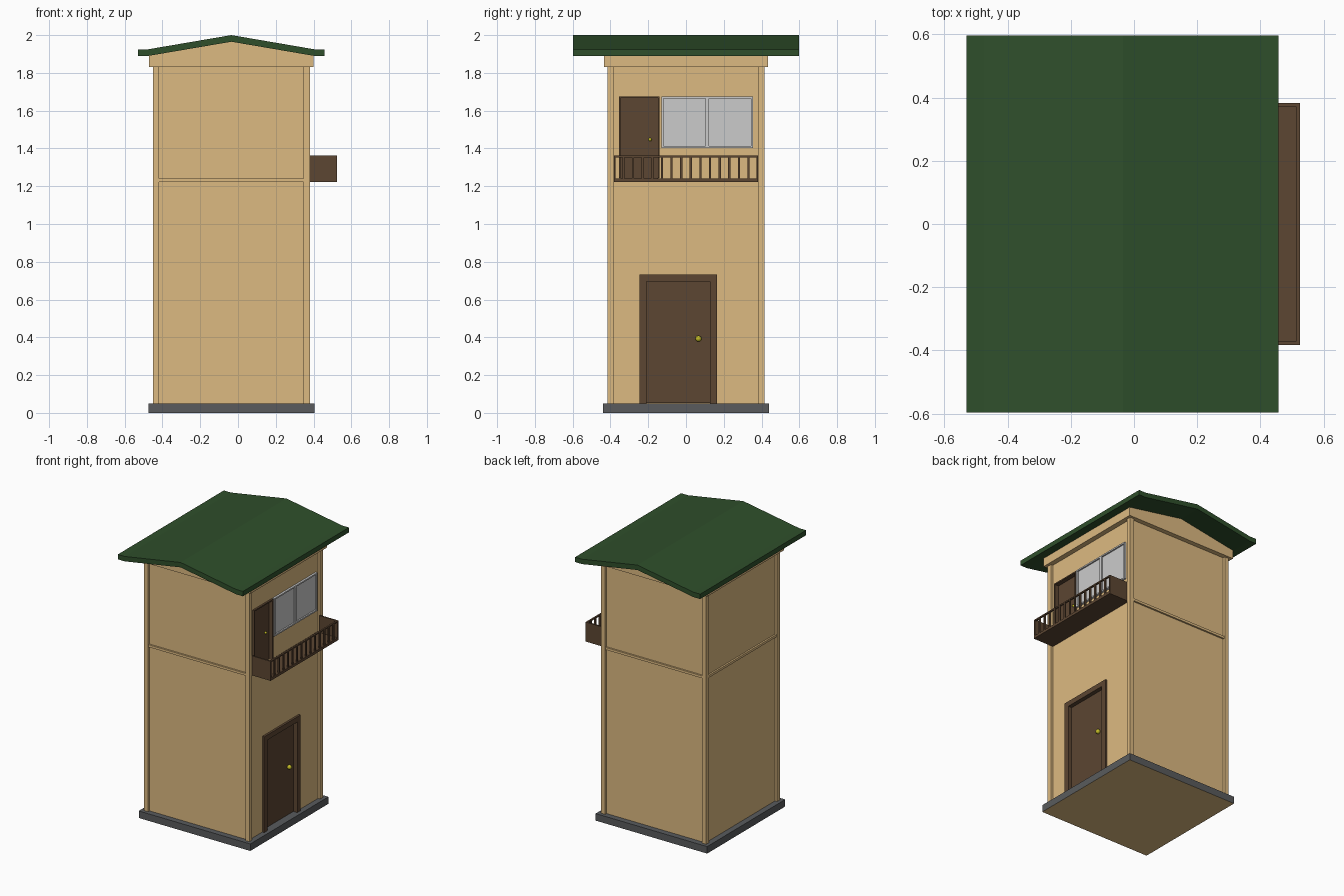
import bpy, bmesh, math

if "Cube" in bpy.data.objects:
    bpy.data.objects.remove(bpy.data.objects["Cube"])


def material(name, r, g, b):
    m = bpy.data.materials.new(name)
    m.diffuse_color = (r, g, b, 1)
    m.use_nodes = True
    m.node_tree.nodes["Principled BSDF"].inputs["Base Color"].default_value = m.diffuse_color
    return m


TAN = material("tan", 0.72, 0.49, 0.22)
GREEN = material("green", 0.028, 0.078, 0.024)
BROWN = material("brown", 0.107, 0.061, 0.032)
STONE = material("stone", 0.10, 0.105, 0.11)
BRASS = material("brass", 0.55, 0.50, 0.02)


def finish(name, bm, mat):
    bmesh.ops.recalc_face_normals(bm, faces=bm.faces)
    me = bpy.data.meshes.new(name)
    bm.to_mesh(me)
    bm.free()
    ob = bpy.data.objects.new(name, me)
    bpy.context.collection.objects.link(ob)
    if mat:
        me.materials.append(mat)
    return ob


def boxes(name, ranges, mat=None):
    """One object from boxes given as (x0, x1, y0, y1, z0, z1)."""
    bm = bmesh.new()
    for x0, x1, y0, y1, z0, z1 in ranges:
        vs = bmesh.ops.create_cube(bm, size=1)["verts"]
        for v in vs:
            v.co = (x1 if v.co.x > 0 else x0, y1 if v.co.y > 0 else y0, z1 if v.co.z > 0 else z0)
    return finish(name, bm, mat)


def extrude_y(name, profile, y0, y1, mat):
    """Extrude an (x, z) profile along y."""
    bm = bmesh.new()
    face = bm.faces.new([bm.verts.new((x, y0, z)) for x, z in profile])
    new = bmesh.ops.extrude_face_region(bm, geom=[face])["geom"]
    bmesh.ops.translate(bm, vec=(0, y1 - y0, 0), verts=[g for g in new if isinstance(g, bmesh.types.BMVert)])
    return finish(name, bm, mat)


def frame(name, x0, x1, y0, y1, z0, z1, t, mat=None, sill=True, mid=None):
    """Upright border on the +x wall, optional sill and mullion."""
    parts = [(x0, x1, y0, y0 + t, z0, z1), (x0, x1, y1 - t, y1, z0, z1),
             (x0, x1, y0 + t, y1 - t, z1 - t, z1)]
    if sill:
        parts.append((x0, x1, y0 + t, y1 - t, z0, z0 + t))
    if mid is not None:
        parts.append((x0, x1, mid - t, mid + t, z0 + t, z1 - t))
    return boxes(name, parts, mat)


def knob(name, x, y, z, r):
    bm = bmesh.new()
    bmesh.ops.create_uvsphere(bm, u_segments=12, v_segments=8, radius=r)
    bmesh.ops.translate(bm, vec=(x, y, z), verts=bm.verts)
    ob = finish(name, bm, BRASS)
    ob.data.shade_smooth()


CX, H, P, IN = -0.035, 0.415, 0.032, 0.016   # centre, half width, post, wall inset
X0, X1 = CX - H, CX + H
WX = X1 - IN

# Stone base with tan underside
base = boxes("base", [(-0.475, 0.405, -0.44, 0.44, 0, 0.05)], STONE)
base.data.materials.append(TAN)
for f in base.data.polygons:
    if f.normal.z < -0.5:
        f.material_index = 1

# Walls with door recesses
walls = boxes("walls", [(X0 + IN, WX, -H + IN, H - IN, 0.05, 1.84)], TAN)
cutter = boxes("door_cutter", [(0.335, 0.5, -0.22, 0.14, 0.04, 0.71),
                               (0.335, 0.5, -0.35, -0.145, 1.235, 1.67)])
cutter.hide_render = True
cutter.hide_set(True)
cut = walls.modifiers.new("recesses", "BOOLEAN")
cut.operation = "DIFFERENCE"
cut.solver = "EXACT"
cut.object = cutter

# Corner posts and storey bands
boxes("corner_posts", [(x, x + P, y, y + P, 0.05, 1.84)
                       for x in (X0, X1 - P) for y in (-H, H - P)], TAN)
a, b = 0.004, IN + 0.01
boxes("storey_bands", [(X0 + P, X1 - P, -H + a, -H + b, 1.223, 1.24),
                       (X0 + P, X1 - P, H - b, H - a, 1.223, 1.24),
                       (X0 + a, X0 + b, -H + P, H - P, 1.223, 1.24)], TAN)

# Gable block and roof
extrude_y("gable", [(-0.472, 1.83), (0.40, 1.83), (0.40, 1.898), (CX, 1.972), (-0.472, 1.898)],
          -0.433, 0.433, TAN)
extrude_y("roof", [(-0.53, 1.89), (-0.475, 1.89), (CX, 1.965), (0.403, 1.89), (0.457, 1.89),
                   (0.457, 1.925), (0.403, 1.925), (CX, 2.0), (-0.475, 1.925), (-0.53, 1.925)],
          -0.597, 0.597, GREEN)

# Entrance door
frame("entrance_frame", 0.337, 0.379, -0.246, 0.164, 0.05, 0.733, 0.037, BROWN, sill=False)
boxes("entrance_door", [(0.335, 0.35, -0.21, 0.128, 0.052, 0.697)], BROWN)
knob("entrance_knob", 0.36, 0.066, 0.393, 0.016)

# Balcony door
frame("balcony_door_frame", 0.337, 0.377, -0.355, -0.14, 1.243, 1.675, 0.009, BROWN, sill=False)
boxes("balcony_door", [(0.335, 0.347, -0.347, -0.148, 1.24, 1.668)], BROWN)
knob("balcony_door_knob", 0.352, -0.19, 1.447, 0.009)

# Window
frame("window_frame", 0.36, 0.379, -0.13, 0.355, 1.403, 1.675, 0.010, mid=0.1125)
boxes("window_glass", [(0.36, 0.369, -0.121, 0.346, 1.412, 1.666)])

# Balcony
BY0, BY1, BX = -0.382, 0.382, 0.525
boxes("balcony_floor", [(WX, BX, BY0, BY1, 1.223, 1.242)], BROWN)
boxes("balcony_sides", [(WX + 0.014, BX, BY0, BY0 + 0.01, 1.242, 1.362),
                        (WX + 0.014, BX, BY1 - 0.01, BY1, 1.242, 1.362)], BROWN)
boxes("balcony_rail", [(BX - 0.012, BX, BY0 + 0.01, BY1 - 0.01, 1.353, 1.362)], BROWN)
step = (BY1 - BY0) / 15
boxes("balusters", [(BX - 0.011, BX - 0.001, BY0 + i * step - 0.006, BY0 + i * step + 0.006, 1.24, 1.355)
                    for i in range(1, 15)], BROWN)
